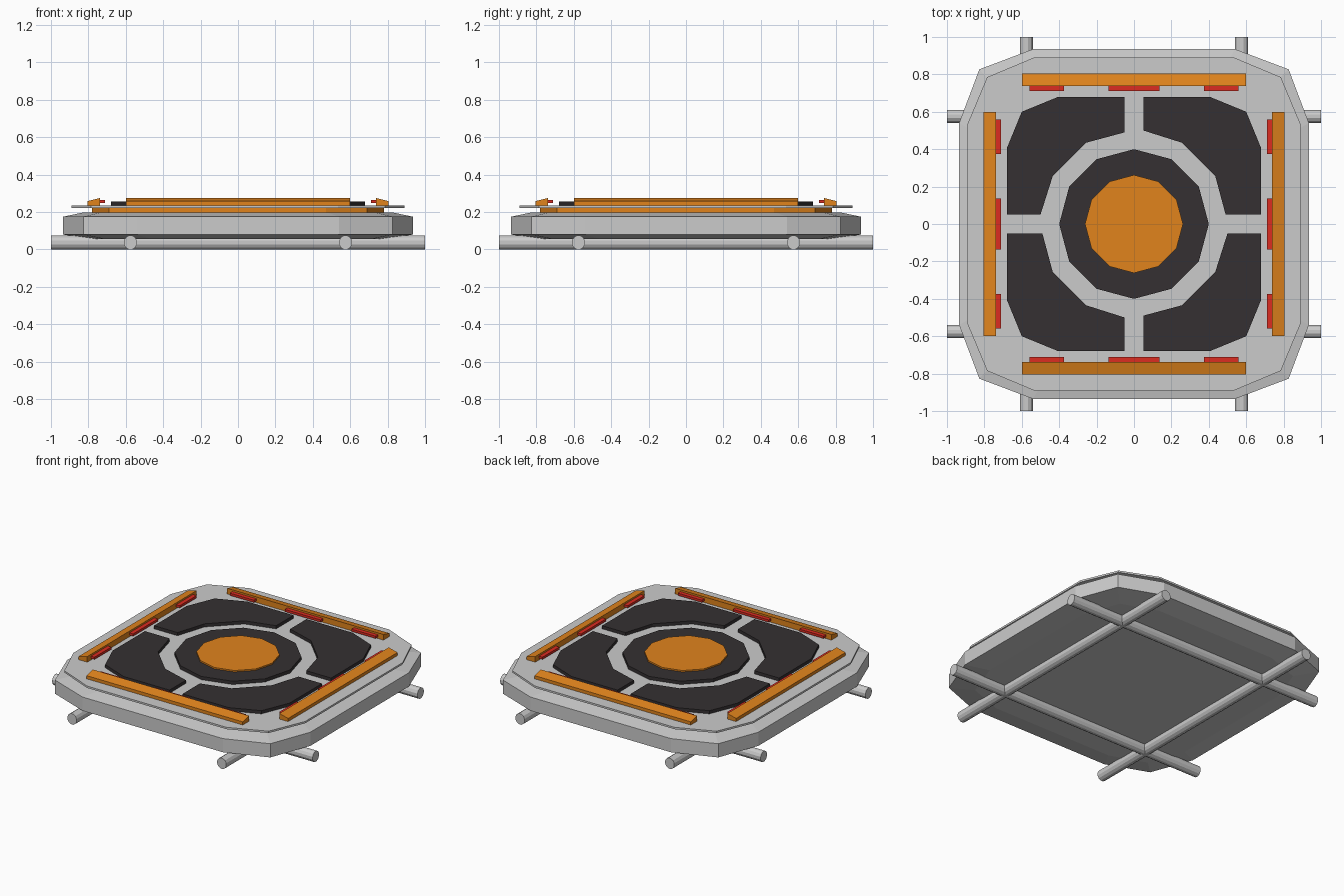
import bpy, bmesh
from math import pi, sin, cos
from mathutils import Matrix

if "Cube" in bpy.data.objects:
    bpy.data.objects.remove(bpy.data.objects["Cube"])


def material(name, rgb):
    m = bpy.data.materials.new(name)
    m.diffuse_color = (*rgb, 1)
    m.use_nodes = True
    m.node_tree.nodes["Principled BSDF"].inputs["Base Color"].default_value = m.diffuse_color
    return m


ORANGE = material("orange", (0.75, 0.23, 0.012))
BLACK = material("black", (0.035, 0.03, 0.032))
RED = material("red", (0.72, 0.025, 0.015))


def loft(name, rings, mat=None, matrix=Matrix()):
    """Closed solid from a stack of matching point rings."""
    bm = bmesh.new()
    loops = [[bm.verts.new(p) for p in r] for r in rings]
    n = len(loops[0])
    for a, b in zip(loops, loops[1:]):
        for i in range(n):
            j = (i + 1) % n
            bm.faces.new((a[i], a[j], b[j], b[i]))
    bm.faces.new(loops[0][::-1])
    bm.faces.new(loops[-1])
    bm.transform(matrix)
    bmesh.ops.recalc_face_normals(bm, faces=bm.faces)
    me = bpy.data.meshes.new(name)
    bm.to_mesh(me)
    bm.free()
    ob = bpy.data.objects.new(name, me)
    bpy.context.collection.objects.link(ob)
    if mat:
        me.materials.append(mat)
    return ob


def rounded_square(half, diag, straight, z):
    """Square with two-step corners."""
    pts = []
    for k in range(4):
        for x, y in ((half, straight), (diag, diag), (straight, half)):
            for _ in range(k):
                x, y = -y, x
            pts.append((x, y, z))
    return pts


def disc(r, z, n=12):
    return [(r * cos(2 * pi * i / n), r * sin(2 * pi * i / n), z) for i in range(n)]


def prism(outline, z0, z1):
    return [[(x, y, z) for x, y in outline] for z in (z0, z1)]


def turn(k):
    return Matrix.Rotation(k * pi / 2, 4, 'Z')


# main body with bevelled rims
loft("base_body", [rounded_square(0.80, 0.71, 0.46, 0.055),
                   rounded_square(0.935, 0.827, 0.54, 0.08),
                   rounded_square(0.935, 0.827, 0.54, 0.175),
                   rounded_square(0.83, 0.735, 0.48, 0.197)])

# orange layer and thin top plate
loft("orange_layer", [rounded_square(0.78, 0.69, 0.47, 0.19),
                      rounded_square(0.78, 0.69, 0.47, 0.225)], ORANGE)
loft("top_plate", [rounded_square(0.89, 0.785, 0.535, 0.222),
                   rounded_square(0.89, 0.785, 0.535, 0.235)])

# central discs
loft("centre_ring", [disc(0.40, 0.23), disc(0.40, 0.258)], BLACK)
loft("centre_disc", [disc(0.262, 0.25), disc(0.262, 0.268)], ORANGE)

# crossed support rods
for k in range(2):
    for s in (-1, 1):
        ring = [[(x, s * 0.575 + 0.036 * cos(pi * (i + 0.5) / 6),
                  0.037 + 0.037 * sin(pi * (i + 0.5) / 6) / cos(pi / 12))
                 for i in range(12)] for x in (-1, 1)]
        loft("support_rod", ring, None, turn(k))

# four pads, edge bars and red lights
pad = [(0.05, 0.05 + 0.45), (0.255, 0.435), (0.435, 0.255), (0.49, 0.05), (0.68, 0.05),
       (0.68, 0.405), (0.60, 0.60), (0.405, 0.68), (0.05, 0.68)]
bar = [(-0.805, 0.236), (-0.738, 0.236), (-0.738, 0.275), (-0.805, 0.258)]
for k in range(4):
    loft("black_pad", prism(pad, 0.23, 0.257), BLACK, turn(k))
    loft("edge_bar", [[(x, y, z) for y, z in bar] for x in (-0.6, 0.6)], ORANGE, turn(k))
    for x0, x1 in ((-0.56, -0.375), (-0.137, 0.137), (0.375, 0.56)):
        light = [(x0, -0.75), (x1, -0.75), (x1, -0.71), (x0, -0.71)]
        loft("red_light", prism(light, 0.247, 0.263), RED, turn(k))
